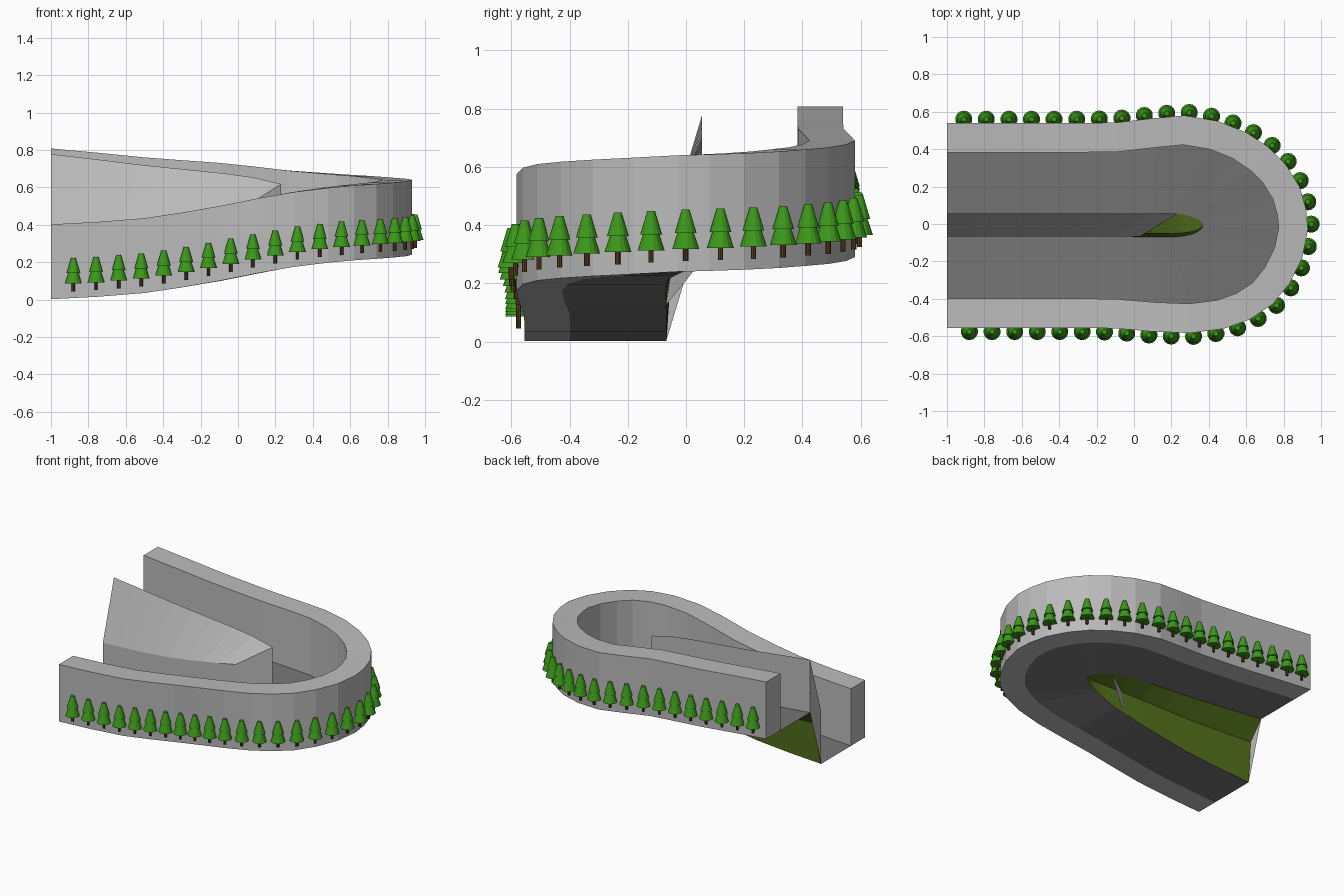
import bpy, bmesh, math
from mathutils import Vector

if "Cube" in bpy.data.objects:
    bpy.data.objects.remove(bpy.data.objects["Cube"])

# Outer edge of the climbing hairpin: x, y, road height
PATH = [Vector(p) for p in [
    (-1, -.555, .002), (-.75, -.555, .015), (-.5, -.555, .035), (-.3, -.555, .065),
    (-.1, -.558, .1), (.1, -.575, .14), (.3, -.583, .175), (.48, -.56, .197),
    (.62, -.51, .21), (.74, -.43, .218), (.83, -.32, .225), (.9, -.18, .232),
    (.93, -.03, .24), (.92, .08, .243), (.885, .2, .247), (.81, .32, .253),
    (.72, .41, .26), (.6, .49, .267), (.45, .55, .277), (.27, .58, .29),
    (.1, .565, .308), (-.1, .542, .33), (-.3, .54, .345), (-.5, .54, .36),
    (-.75, .54, .385), (-1, .54, .408)]]
N = len(PATH)
WALL_T, WALL_H = .157, .4


def material(name, rgb):
    m = bpy.data.materials.new(name)
    m.diffuse_color = (*rgb, 1)
    m.use_nodes = True
    m.node_tree.nodes["Principled BSDF"].inputs["Base Color"].default_value = m.diffuse_color
    return m


WALL = material("wall_grey", (.5, .5, .5))
ROAD = material("road_grey", (.18, .18, .18))
GRASS = material("slope_green", (.09, .17, .012))
LEAF = material("tree_green", (.045, .32, .01))
BARK = material("trunk_brown", (.1, .05, .015))


def loft(name, sections, mat, closed=False, caps=False):
    """Join a row of equal cross-sections into one surface."""
    bm = bmesh.new()
    rows = [[bm.verts.new(p) for p in s] for s in sections]
    k = len(rows[0])
    for a, b in zip(rows, rows[1:]):
        for j in range(k if closed else k - 1):
            bm.faces.new((a[j], b[j], b[(j + 1) % k], a[(j + 1) % k]))
    if caps:
        bm.faces.new(rows[0])
        bm.faces.new(rows[-1][::-1])
    bmesh.ops.recalc_face_normals(bm, faces=bm.faces)
    me = bpy.data.meshes.new(name)
    bm.to_mesh(me)
    bm.free()
    me.materials.append(mat)
    ob = bpy.data.objects.new(name, me)
    bpy.context.collection.objects.link(ob)
    return ob


def inward(i):
    d = PATH[min(i + 1, N - 1)] - PATH[max(i - 1, 0)]
    return Vector((-d.y, d.x, 0)).normalized()


def kerb(p):
    """Inner edge of the road for a point on the outer edge."""
    x = p.x if p.x < .15 else .15 + .28 * (p.x - .15)
    return Vector((x, -.007 + .11 * (p.y + .01), p.z))


def height(x, pts):
    """Road height at x along one straight leg."""
    for a, b in zip(pts, pts[1:]):
        if a.x <= x <= b.x:
            return a.z + (b.z - a.z) * (x - a.x) / (b.x - a.x)
    return pts[-1].z


# Outer wall and road surface
up = Vector((0, 0, WALL_H))
inner = [p + inward(i) * WALL_T for i, p in enumerate(PATH)]
kerbs = [kerb(p) for p in PATH]
loft("outer_wall", [(p, q, q + up, p + up) for p, q in zip(PATH, inner)], WALL, True, True)
loft("road", list(zip(inner, kerbs)), ROAD)

# Grass slope between lower and upper legs
slope = []
for i in range(N // 2):
    a, b = kerbs[i], kerbs[N - 1 - i]
    mid = a.lerp(b, .5)
    mid.y = a.y + .15 * (b.y - a.y)
    mid.z = a.z + .7 * (b.z - a.z)
    slope.append((a, mid, b))
loft("grass_slope", slope, GRASS)

# Central retaining wall with a slanted top, open underneath
low = [kerb(p) for p in PATH[:8]]
high = [kerb(p) for p in PATH[:N - 9:-1]]
sections = []
for s in range(9):
    t = s / 8
    xa, xb = -1 + 1.03 * t, -1 + 1.23 * t
    za, zb = height(xa, low), height(xb, high)
    sections.append([Vector((xa, -.068, za)), Vector((xa, -.068, za + .365)),
                     Vector((xb, .055, zb + .37 - .03 * t)), Vector((xb, .055, zb))])
loft("central_wall", sections, WALL, False, True)

# One tree: trunk and two tapered tiers of foliage
bm = bmesh.new()
for r1, r2, z0, z1, mi in [(.009, .009, 0, .06, 1), (.046, .022, .042, .115, 0),
                           (.037, .013, .097, .177, 0)]:
    old = set(bm.faces)
    res = bmesh.ops.create_cone(bm, cap_ends=True, segments=14 if mi == 0 else 8,
                                radius1=r1, radius2=r2, depth=z1 - z0)
    bmesh.ops.translate(bm, verts=res["verts"], vec=(0, 0, (z0 + z1) / 2))
    for f in set(bm.faces) - old:
        f.material_index = mi
tree_mesh = bpy.data.meshes.new("tree")
bm.to_mesh(tree_mesh)
bm.free()
tree_mesh.materials.append(LEAF)
tree_mesh.materials.append(BARK)

# Row of trees evenly spaced along the outside of the wall
line = [p - inward(i) * .02 for i, p in enumerate(PATH)]
lengths = [(b - a).length for a, b in zip(line, line[1:])]
start, end, COUNT = .12, sum(lengths) - .09, 37
for k in range(COUNT):
    d = start + (end - start) * k / (COUNT - 1)
    i = 0
    while d > lengths[i]:
        d -= lengths[i]
        i += 1
    tree = bpy.data.objects.new("tree", tree_mesh)
    tree.location = line[i].lerp(line[i + 1], d / lengths[i]) + Vector((0, 0, .036))
    bpy.context.collection.objects.link(tree)
